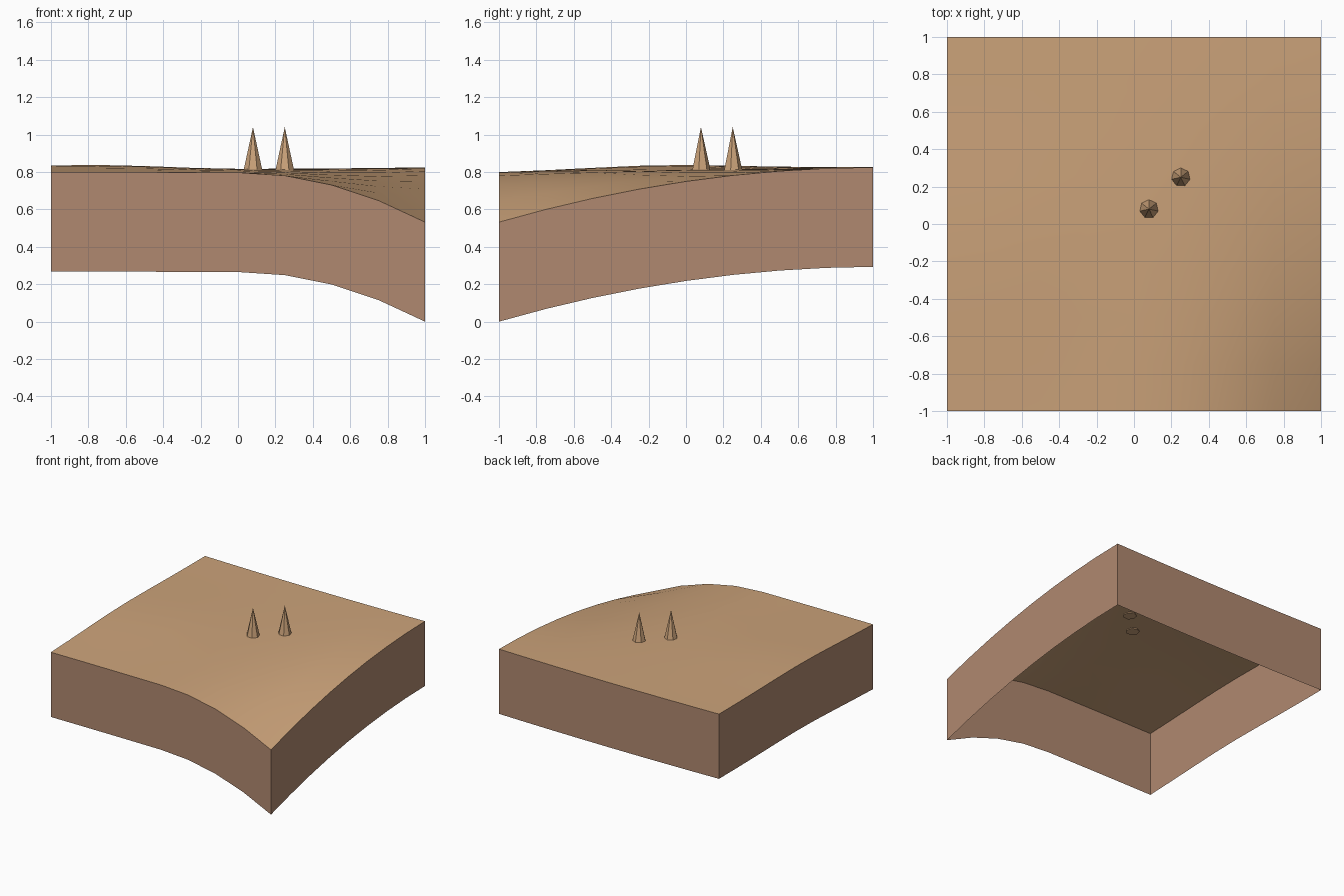
import bpy, bmesh, math
from mathutils import Matrix, Vector

cube = bpy.data.objects.get("Cube")
if cube:
    bpy.data.objects.remove(cube, do_unlink=True)

SEGMENTS = 8
SKIRT = 0.532


def linear(v):
    v /= 255
    return v / 12.92 if v <= 0.04045 else ((v + 0.055) / 1.055) ** 2.4


def material(name, *rgb):
    colour = [linear(v) for v in rgb] + [1]
    mat = bpy.data.materials.new(name)
    mat.use_nodes = True
    mat.diffuse_color = colour
    bsdf = mat.node_tree.nodes["Principled BSDF"]
    bsdf.inputs["Base Color"].default_value = colour
    bsdf.inputs["Roughness"].default_value = 0.9
    return mat


def finish(bm, name, mat, smooth=False):
    for face in bm.faces:
        face.smooth = smooth
    mesh = bpy.data.meshes.new(name)
    bm.to_mesh(mesh)
    bm.free()
    mesh.materials.append(mat)
    obj = bpy.data.objects.new(name, mesh)
    bpy.context.collection.objects.link(obj)
    return obj


def height(x, y):
    """Gentle plateau with a low rise and one corner falling away."""
    near = (1 - y) / 2
    plateau = 0.797 + 0.02 * (1 - near ** 2) + 0.008 * x * x * (1 - near)
    rise = 0.024 * math.exp(-(x + 0.75) ** 2 / 0.3 - (y + 0.1) ** 2 / 0.35)
    fall = 0.265 * max(x, 0) ** 2 * near ** 2
    return plateau + rise - fall


sand = material("sand", 204, 163, 122)
earth = material("earth", 176, 137, 112)

# Ground surface
bm = bmesh.new()
bmesh.ops.create_grid(bm, x_segments=SEGMENTS, y_segments=SEGMENTS, size=1)
for v in bm.verts:
    v.co.z = height(v.co.x, v.co.y)
finish(bm, "ground", sand, smooth=True)

# Four open side walls that follow the ground edge
bm = bmesh.new()
for side in range(4):
    turn = Matrix.Rotation(side * math.pi / 2, 3, "Z")
    columns = []
    for i in range(SEGMENTS + 1):
        p = turn @ Vector((2 * i / SEGMENTS - 1, -1, 0))
        z = height(p.x, p.y)
        columns.append([bm.verts.new((p.x, p.y, h)) for h in (z - SKIRT, z)])
    for a, b in zip(columns, columns[1:]):
        bm.faces.new((a[0], b[0], b[1], a[1]))
finish(bm, "side_walls", earth)

# Two seven-sided spikes
for name, at in (("left_spike", 0.25), ("right_spike", 0.08)):
    base, tip = height(at, at) - 0.008, 1.04
    bm = bmesh.new()
    bmesh.ops.create_cone(bm, cap_ends=True, segments=7, radius1=0.052, radius2=0,
                          depth=tip - base)
    bmesh.ops.remove_doubles(bm, verts=bm.verts, dist=0.0001)
    spike = finish(bm, name, sand)
    spike.location = (at, at, (base + tip) / 2)
